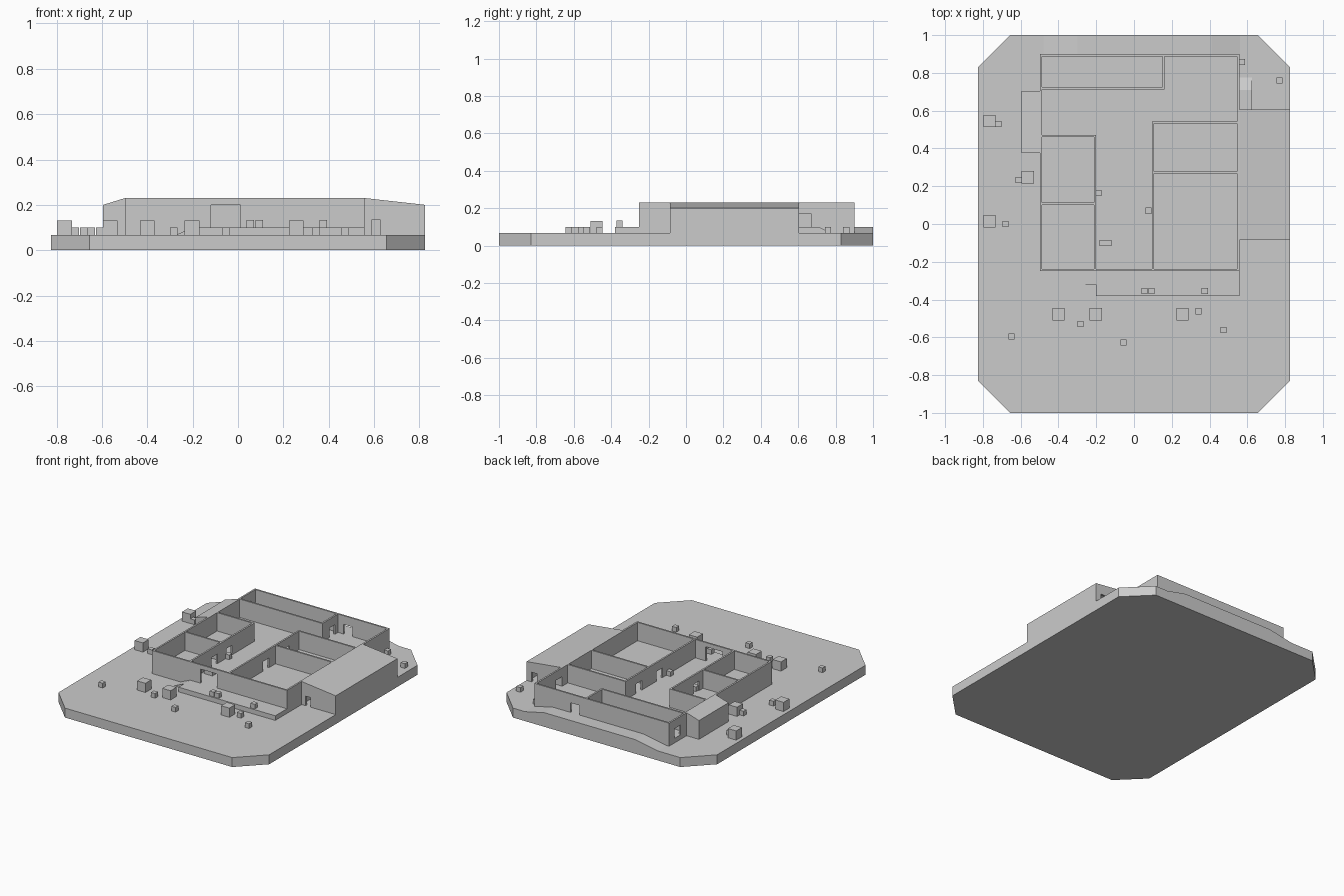
import bpy, bmesh

if "Cube" in bpy.data.objects:
    bpy.data.objects.remove(bpy.data.objects["Cube"])

G, F, T = 0.067, 0.10, 0.23     # ground, floor and wall-top heights
TH = 0.012                      # wall thickness


def prism(name, pts, axis, a, b):
    """Extrude a 2D profile from a to b. x: (y,z), y: (x,z), z: (x,y)."""
    place = {'x': lambda p, w: (w, p[0], p[1]),
             'y': lambda p, w: (p[0], w, p[1]),
             'z': lambda p, w: (p[0], p[1], w)}[axis]
    bm = bmesh.new()
    lo = [bm.verts.new(place(p, a)) for p in pts]
    hi = [bm.verts.new(place(p, b)) for p in pts]
    bm.faces.new(lo)
    bm.faces.new(hi[::-1])
    for i in range(len(pts)):
        j = (i + 1) % len(pts)
        bm.faces.new((lo[i], hi[i], hi[j], lo[j]))
    bmesh.ops.recalc_face_normals(bm, faces=bm.faces)
    me = bpy.data.meshes.new(name)
    bm.to_mesh(me)
    bm.free()
    ob = bpy.data.objects.new(name, me)
    bpy.context.collection.objects.link(ob)
    return ob


def box(name, x0, x1, y0, y1, z0, z1):
    return prism(name, [(x0, y0), (x1, y0), (x1, y1), (x0, y1)], 'z', z0, z1)


def wall(name, axis, at, s0, s1, doors=(), z0=F, top=(T, T)):
    """Wall centred on 'at', running s0..s1, with notched door openings."""
    pts = [(s0, z0)]
    for a, b, h in doors:
        pts += [(a, z0), (a, h), (b, h), (b, z0)]
    pts += [(s1, z0), (s1, top[1]), (s0, top[0])]
    return prism(name, pts, axis, at - TH / 2, at + TH / 2)


# Ground slab with clipped corners
cx, cy = 0.655, 0.83
prism("ground_slab", [(-cx, -1), (cx, -1), (0.825, -cy), (0.825, cy),
                      (cx, 1), (-cx, 1), (-0.825, cy), (-0.825, -cy)], 'z', 0, G)

# Raised floor, porch, side landing, ramps and the rear rise of the terrain
X0, X1, Y0, Y1 = -0.498, 0.558, -0.25, 0.9
box("house_floor", X0, X1, Y0, Y1, G, F)
box("porch", -0.2, X1, -0.38, Y0, G, F)
prism("porch_ramp", [(-0.275, G), (-0.2, G), (-0.2, F)], 'y', -0.32, Y0)
box("side_landing", X1, 0.625, 0.605, 0.71, G, F)
prism("side_ramp", [(0.71, G), (0.775, G), (0.71, F)], 'x', X1, 0.625)
prism("rear_rise", [(-0.48, G), (0.56, G), (0.41, F), (-0.3, F)], 'y', Y1, 1.0)

# Outer walls
h = TH / 2
wall("front_wall", 'y', Y0 + h, X0, X1, [(-0.12, 0.012, 0.2)])
wall("back_wall", 'y', Y1 - h, X0, X1, [(0.205, 0.275, 0.168)])
wall("left_wall", 'x', X0 + h, Y0 + TH, Y1 - TH, [(0.77, 0.84, 0.168)])
wall("right_wall", 'x', X1 - h, Y0 + TH, Y1 - TH, [(0.605, 0.672, 0.168)])

# Inner partitions
D = 0.168
wall("rear_room_front", 'y', 0.718, X0 + TH, 0.162)
wall("rear_room_side", 'x', 0.156, 0.724, Y1 - TH, [(0.79, 0.855, D)])
wall("left_rooms_side", 'x', -0.206, Y0 + TH, 0.472,
     [(-0.01, 0.055, D), (0.155, 0.22, D)])
wall("left_rooms_back", 'y', 0.466, X0 + TH, -0.212)
wall("left_rooms_divider", 'y', 0.107, X0 + TH, -0.212)
wall("right_rooms_side", 'x', 0.1, Y0 + TH, 0.543,
     [(0.13, 0.195, D), (0.36, 0.425, D)])
wall("right_rooms_back", 'y', 0.537, 0.106, X1 - TH)
wall("right_rooms_divider", 'y', 0.273, 0.106, X1 - TH)

# Lean-to on the right: hollow, sloped roof, a door at each end
R, E = 0.825, 0.2
wall("right_annex_front", 'y', -0.085 + h, X1, R, [(0.59, 0.627, 0.135)], G, (T, E))
wall("right_annex_back", 'y', 0.605 - h, X1, R, [(0.745, 0.785, 0.135)], G, (T, E))
wall("right_annex_side", 'x', R - h, -0.085, 0.605, (), G, (E, E))
prism("right_annex_roof", [(X1, T), (R, E), (R, E - 0.008), (X1, T - 0.008)],
      'y', -0.085, 0.605)

# Small closed lean-to on the left
prism("left_annex", [(-0.595, G), (X0, G), (X0, T), (-0.595, E)], 'y', 0.375, 0.705)

# Crates scattered on the ground, porch and indoor floor
big = [(-0.765, 0.545), (-0.563, 0.247), (-0.765, 0.015),
       (-0.4, -0.478), (-0.203, -0.478), (0.257, -0.478)]
small = [(-0.717, 0.53), (-0.61, 0.233), (-0.68, 0.0), (-0.283, -0.53),
         (-0.648, -0.595), (-0.055, -0.627), (0.342, -0.462), (0.474, -0.561),
         (0.57, 0.857), (0.77, 0.76)]
raised = [(0.055, -0.355), (0.093, -0.355), (0.375, -0.355), (-0.188, 0.164),
          (0.077, 0.07), (-0.167, -0.1), (-0.135, -0.1)]
for label, spots, size, z in (("large_crate", big, 0.065, G),
                              ("small_crate", small, 0.033, G),
                              ("raised_crate", raised, 0.033, F)):
    r = size / 2
    for x, y in spots:
        box(label, x - r, x + r, y - r, y + r, z, z + size)
